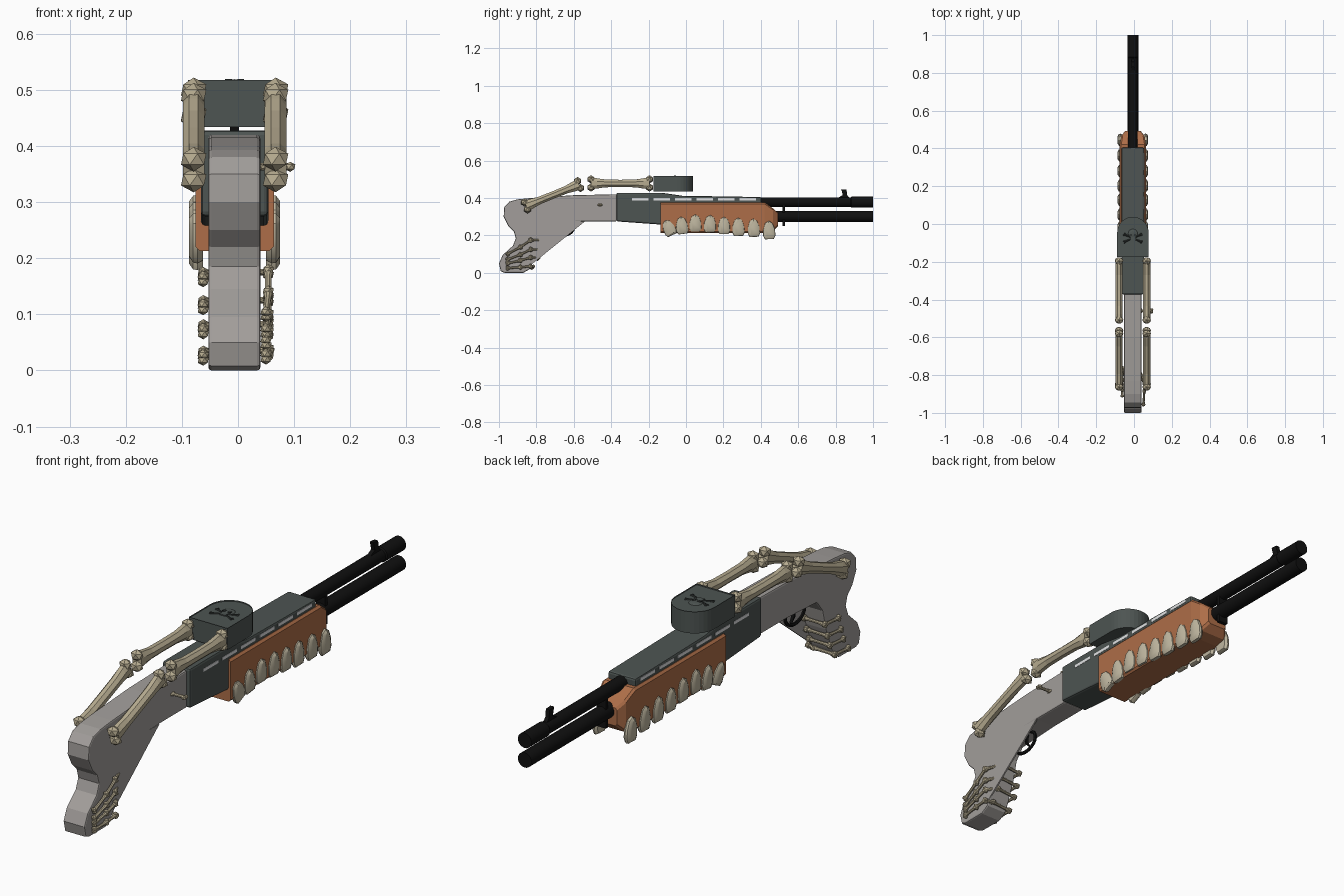
import bpy, bmesh, math
from mathutils import Vector, Matrix

if "Cube" in bpy.data.objects:
    bpy.data.objects.remove(bpy.data.objects["Cube"])

CX = -0.006  # centre line of the gun (a side peg shifts the overall centre)


def material(name, rgb):
    m = bpy.data.materials.new(name)
    m.diffuse_color = (*rgb, 1)
    m.use_nodes = True
    m.node_tree.nodes["Principled BSDF"].inputs["Base Color"].default_value = m.diffuse_color
    return m


GREY = material("stock_grey", (0.36, 0.34, 0.325))
SLATE = material("slate_metal", (0.075, 0.09, 0.085))
DARK = material("dark_slate", (0.03, 0.035, 0.033))
BROWN = material("orange_brown", (0.42, 0.155, 0.065))
BONE = material("bone", (0.47, 0.41, 0.28))
TOOTH = material("tooth", (0.52, 0.47, 0.35))
BLACK = material("black_metal", (0.005, 0.005, 0.005))
PALE = material("pale_slot", (0.75, 0.76, 0.77))


def finish(name, bm, mat, bevel=0, smooth=False):
    bmesh.ops.recalc_face_normals(bm, faces=bm.faces)
    me = bpy.data.meshes.new(name)
    bm.to_mesh(me)
    bm.free()
    me.materials.append(mat)
    ob = bpy.data.objects.new(name, me)
    bpy.context.collection.objects.link(ob)
    if bevel:
        b = ob.modifiers.new("bevel", 'BEVEL')
        b.width, b.segments, b.limit_method = bevel, 2, 'ANGLE'
        b.angle_limit = math.radians(60)
    if smooth:
        bpy.ops.object.select_all(action='DESELECT')
        ob.select_set(True)
        bpy.context.view_layer.objects.active = ob
        bpy.ops.object.shade_smooth_by_angle(angle=math.radians(35))
    return ob


def loft(bm, rings):
    rows = [[bm.verts.new(p) for p in r] for r in rings]
    n = len(rows[0])
    for a, b in zip(rows, rows[1:]):
        for i in range(n):
            bm.faces.new((a[i], a[(i + 1) % n], b[(i + 1) % n], b[i]))
    bm.faces.new(rows[0])
    return bm.faces.new(rows[-1])


def prism(name, pts, lo, hi, mat, axis='x', bevel=0):
    """Extrude a (y, z) profile along x, or an (x, y) profile along z."""
    bm = bmesh.new()
    put = (lambda p, h: (h, p[0], p[1])) if axis == 'x' else (lambda p, h: (p[0], p[1], h))
    loft(bm, [[put(p, h) for p in pts] for h in (lo, hi)])
    return finish(name, bm, mat, bevel)


def box(name, x, y, z, mat):
    return prism(name, [(y[0], z[0]), (y[1], z[0]), (y[1], z[1]), (y[0], z[1])], x[0], x[1], mat)


def tube(name, z, stations, mat, n=24):
    bm = bmesh.new()
    loft(bm, [[(CX + r * math.cos(2 * math.pi * i / n), y, z + r * math.sin(2 * math.pi * i / n))
               for i in range(n)] for y, r in stations])
    return finish(name, bm, mat, smooth=True)


def bone(name, a, b, r, knob, spread, mat=BONE):
    """Faceted shaft flaring into a pair of knobs at each end."""
    a, b = Vector(a), Vector(b)
    d = (b - a).normalized()
    s = Vector((0, 0, 1)) if abs(d.x) > 0.7 else Vector((1, 0, 0))
    n = d.cross(s).normalized()
    s = n.cross(d)
    bm = bmesh.new()
    rings = []
    for t, w in ((0, 1), (.1, .75), (.24, .12), (.5, 0), (.76, .12), (.9, .75), (1, 1)):
        wn, ws = r + w * (spread + knob * .5 - r), r + w * (knob * .95 - r) * .8
        rings.append([a.lerp(b, t) + n * wn * math.cos(k * math.pi / 4 + .39)
                      + s * ws * math.sin(k * math.pi / 4 + .39) for k in range(8)])
    loft(bm, rings)
    for end in (a, b):
        for side in (-1, 1):
            m = Matrix.Translation(end + n * side * spread) @ Matrix.Diagonal((1.15, 1, 1, 1))
            bmesh.ops.create_icosphere(bm, subdivisions=1, radius=knob, matrix=m)
    return finish(name, bm, mat)


# Stock with grip; one side wall closes the trigger opening
outer = [(-0.37, 0.42), (-0.60, 0.415), (-0.83, 0.40), (-0.90, 0.393), (-0.945, 0.38), (-0.972, 0.35),
         (-0.975, 0.30), (-0.95, 0.25), (-0.92, 0.22), (-0.91, 0.185), (-0.925, 0.145), (-0.98, 0.095),
         (-1.0, 0.05), (-0.99, 0.008), (-0.97, 0.0), (-0.87, 0.0), (-0.835, 0.02), (-0.82, 0.05)]
prism("stock", outer + [(-0.785, 0.14), (-0.765, 0.22), (-0.73, 0.265), (-0.54, 0.275), (-0.37, 0.275)],
      CX - 0.047, CX + 0.046, GREY, bevel=0.006)
prism("stock_side_wall", [(-0.825, 0.045), (-0.54, 0.275), (-0.73, 0.28), (-0.80, 0.22)],
      CX + 0.040, CX + 0.046, GREY)

# Trigger and guard
bm = bmesh.new()
N, M = 20, 6
grid = [[bm.verts.new((CX + .007 * math.cos(q),
                       -0.66 + math.cos(p) * (.06 + .007 * math.sin(q)),
                       0.24 + math.sin(p) * (.042 + .007 * math.sin(q))))
         for q in [j * 2 * math.pi / M for j in range(M)]] for p in [i * 2 * math.pi / N for i in range(N)]]
for i in range(N):
    for j in range(M):
        bm.faces.new((grid[i][j], grid[(i + 1) % N][j], grid[(i + 1) % N][(j + 1) % M], grid[i][(j + 1) % M]))
finish("trigger_guard", bm, BLACK, smooth=True)
prism("trigger", [(-0.66, 0.28), (-0.645, 0.28), (-0.65, 0.24), (-0.635, 0.21), (-0.655, 0.23)],
      CX - .006, CX + .006, BLACK)

# Receiver with side slots
prism("receiver", [(-0.372, 0.275), (-0.135, 0.258), (0.0, 0.258), (0.40, 0.30), (0.405, 0.405),
                   (-0.02, 0.412), (-0.13, 0.428), (-0.372, 0.428)], CX - .06, CX + .06, SLATE, bevel=0.008)
for i in range(6):
    for side in (-1, 1):
        x = CX + side * .0602
        y = -0.29 + i * .115
        box("receiver_slot", (x - .001, x + .001), (y, y + .09), (0.387, 0.399), PALE)

# Fore-end, tapering at the front
bm = bmesh.new()
rings = []
for y, h, lo, hi in ((-.137, .07, .213, .377), (.42, .07, .213, .377), (.465, .062, .222, .345), (.492, .042, .25, .32)):
    c = .008
    rings.append([(CX + x, y, z) for x, z in ((-h + c, lo), (h - c, lo), (h, lo + c), (h, hi - c),
                                              (h - c, hi), (-h + c, hi), (-h, hi - c), (-h, lo + c))])
loft(bm, rings)
finish("fore_end", bm, BROWN)

# Teeth along both sides: y, z, height, tilt
teeth = [(-.092, .24, .09, .45), (-.022, .253, .095, .12), (.05, .265, .095, 0), (.128, .262, .095, -.03),
         (.203, .252, .095, 0), (.28, .245, .1, .03), (.362, .24, .1, .05), (.444, .228, .1, .05)]
shape = [(-.30, .38), (0, .5), (.30, .38), (.48, .05), (.5, -.3), (.36, -.48), (-.36, -.48), (-.5, -.3), (-.48, .05)]
for y, z, h, tilt in teeth:
    for side in (-1, 1):
        bm = bmesh.new()
        rot = Matrix.Rotation(tilt, 2)
        rings = []
        for depth, k in ((.056, .8), (.066, 1), (.074, .95), (.081, .55)):
            ring = []
            for p in shape:
                q = rot @ Vector((p[0] * .066 * k, p[1] * h * (k + 1) / 2))
                ring.append((CX + side * depth, y + q.x, z + q.y))
            rings.append(ring)
        loft(bm, rings)
        finish("tooth", bm, TOOTH, smooth=True)

# Barrels, collar and front sight
tube("upper_barrel", 0.378, [(.39, .025), (.88, .025), (.885, .029), (1, .029)], BLACK)
tube("lower_barrel", 0.302, [(.46, .029), (1, .029)], BLACK)
prism("barrel_collar", [(.515, .25), (.53, .25), (.53, .37), (.515, .37)], CX - .02, CX + .02, BLACK)
prism("front_sight", [(.80, .395), (.88, .395), (.862, .415), (.858, .445), (.83, .447), (.838, .415)],
      CX - .008, CX + .008, BLACK)

# Magazine with rounded front and raised rim
R = .083
pts = [(CX - R, -.175), (CX + R, -.175)] + [
    (CX + R * math.cos(math.pi * i / 16), -.045 + R * math.sin(math.pi * i / 16)) for i in range(17)]
bm = bmesh.new()
top = loft(bm, [[(x, y, z) for x, y in pts] for z in (.434, .518)])
bmesh.ops.inset_region(bm, faces=[top], thickness=.007)
bmesh.ops.translate(bm, verts=top.verts, vec=(0, 0, -.005))
finish("magazine", bm, SLATE)

# Skull and crossbones relief on the magazine
bm = bmesh.new()
bmesh.ops.create_uvsphere(bm, u_segments=12, v_segments=6, radius=1,
                          matrix=Matrix.Translation((CX, -.05, .512)) @ Matrix.Diagonal((.026, .025, .007, 1)))
bmesh.ops.create_cube(bm, size=1, matrix=Matrix.Translation((CX, -.078, .513)) @ Matrix.Diagonal((.026, .022, .008, 1)))
finish("skull_relief", bm, SLATE)
for side in (-1, 1):
    box("skull_eye", (CX + side * .011 - .006, CX + side * .011 + .006), (-.064, -.053), (.512, .5195), DARK)
    a, b = Vector((CX - .045 * side, -.095, .512)), Vector((CX + .045 * side, -.055, .512))
    bone("relief_crossbone", a, b, .004, .005, .004, DARK)

# Arm bones on both sides
for side in (-1, 1):
    x = CX + side * .073
    bone("fore_arm_bone", (x, -.508, .478), (x, -.195, .478), .021, .022, .022)
    bone("upper_arm_bone", (x, -.855, .358), (x, -.572, .472), .021, .022, .02)

# Finger bones wrapped around the grip: rear height, knuckle height, knuckle y
for z0, z1, yk in ((.10, .175, -.76), (.07, .125, -.775), (.05, .082, -.79), (.025, .035, -.82)):
    xr, xl = CX + .060, CX - .056
    chain = [(xr - .004, -.955, z0), (xr, -.885, (z0 + z1) / 2), (xr, -.83, z1), (xr - .03, yk, z1),
             (xl, yk - .005, z1 - .005), (xl, yk - .09, z1 - .012)]
    for a, b in zip(chain, chain[1:]):
        bone("finger_bone", a, b, .006, .0095, .005)

# Small bone peg on the right of the stock
bone("side_peg", (.035, -.46, .363), (.093, -.46, .363), .006, .009, .006)
